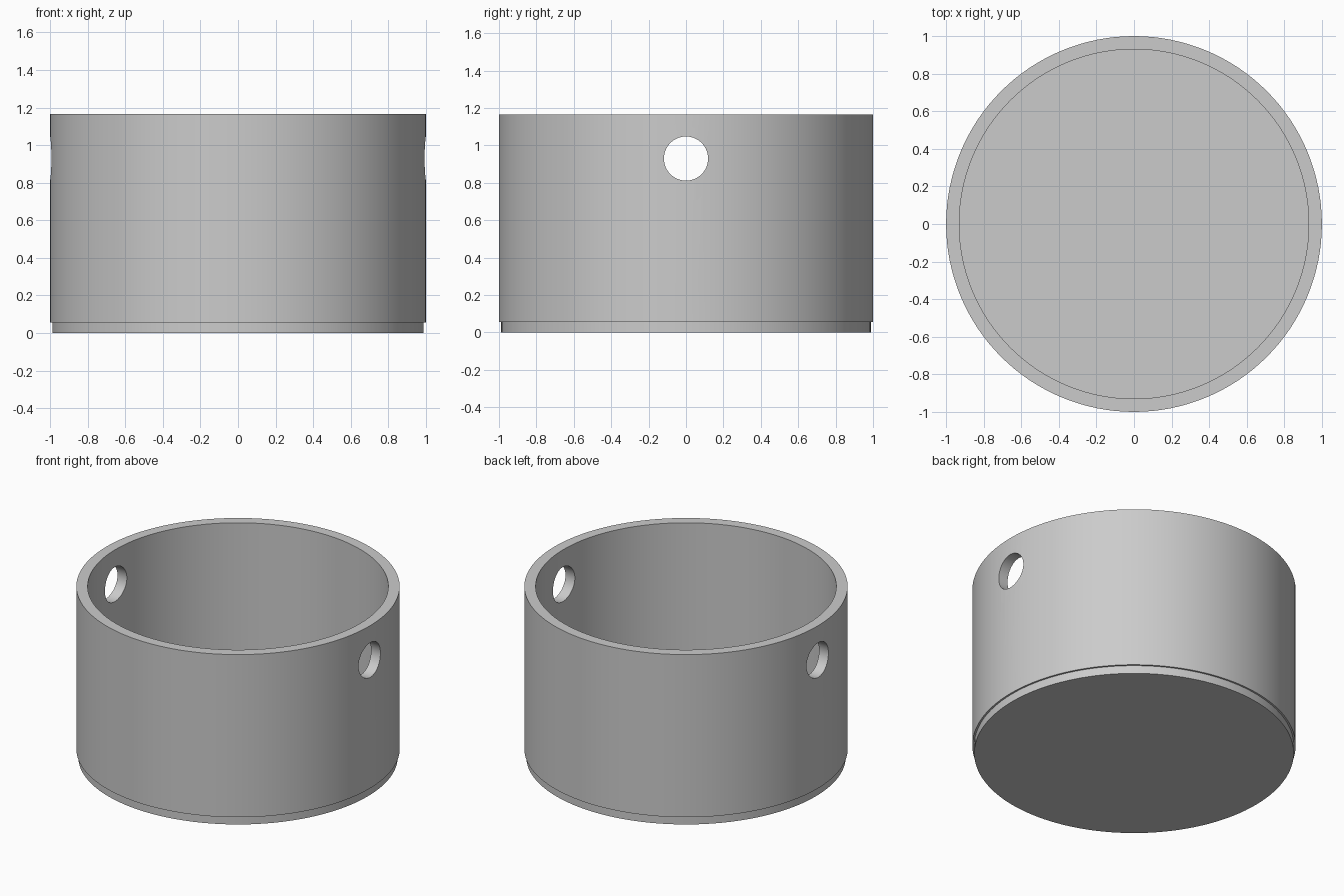
import bpy
import bmesh
from math import cos, sin, pi, radians

cube = bpy.data.objects.get("Cube")
if cube:
    bpy.data.objects.remove(cube, do_unlink=True)

SIDES = 128
HEIGHT = 1.165
HOLE_Z, HOLE_R = 0.93, 0.118

grey = bpy.data.materials.new("plain grey")
grey.use_nodes = True
grey.diffuse_color = (0.6, 0.6, 0.6, 1)
grey.node_tree.nodes["Principled BSDF"].inputs["Base Color"].default_value = (0.6, 0.6, 0.6, 1)


def lathe(name, profile):
    """Turn (radius, height) points round z and cap both ends flat."""
    bm = bmesh.new()
    rings = [[bm.verts.new((r * cos(2 * pi * i / SIDES), r * sin(2 * pi * i / SIDES), z))
              for i in range(SIDES)] for r, z in profile]
    for a, b in zip(rings, rings[1:]):
        for i in range(SIDES):
            j = (i + 1) % SIDES
            bm.faces.new((a[i], a[j], b[j], b[i]))
    bm.faces.new(rings[0][::-1])
    bm.faces.new(rings[-1])
    bmesh.ops.recalc_face_normals(bm, faces=bm.faces)
    mesh = bpy.data.meshes.new(name)
    bm.to_mesh(mesh)
    bm.free()
    obj = bpy.data.objects.new(name, mesh)
    bpy.context.collection.objects.link(obj)
    mesh.materials.append(grey)
    return obj


# Open cup with a shallow recessed foot, thick wall and flat floor
cup = lathe("round_cup", [(0.988, 0), (0.988, 0.055), (1, 0.055),
                          (1, HEIGHT), (0.93, HEIGHT), (0.93, 0.06)])

# Cross drilling through the left and right walls
bpy.ops.mesh.primitive_cylinder_add(vertices=64, radius=HOLE_R, depth=3,
                                    location=(0, 0, HOLE_Z), rotation=(0, pi / 2, 0))
drill = bpy.context.object
drill.name = "hole_cutter"
drill.hide_render = True
drill.data.materials.append(grey)

cut = cup.modifiers.new("side holes", 'BOOLEAN')
cut.operation = 'DIFFERENCE'
cut.solver = 'EXACT'
cut.object = drill

bpy.ops.object.select_all(action='DESELECT')
cup.select_set(True)
bpy.context.view_layer.objects.active = cup
bpy.ops.object.modifier_apply(modifier=cut.name)
bpy.data.objects.remove(drill, do_unlink=True)

# Smooth walls with crisp rims
bpy.ops.object.shade_smooth_by_angle(angle=radians(30))
